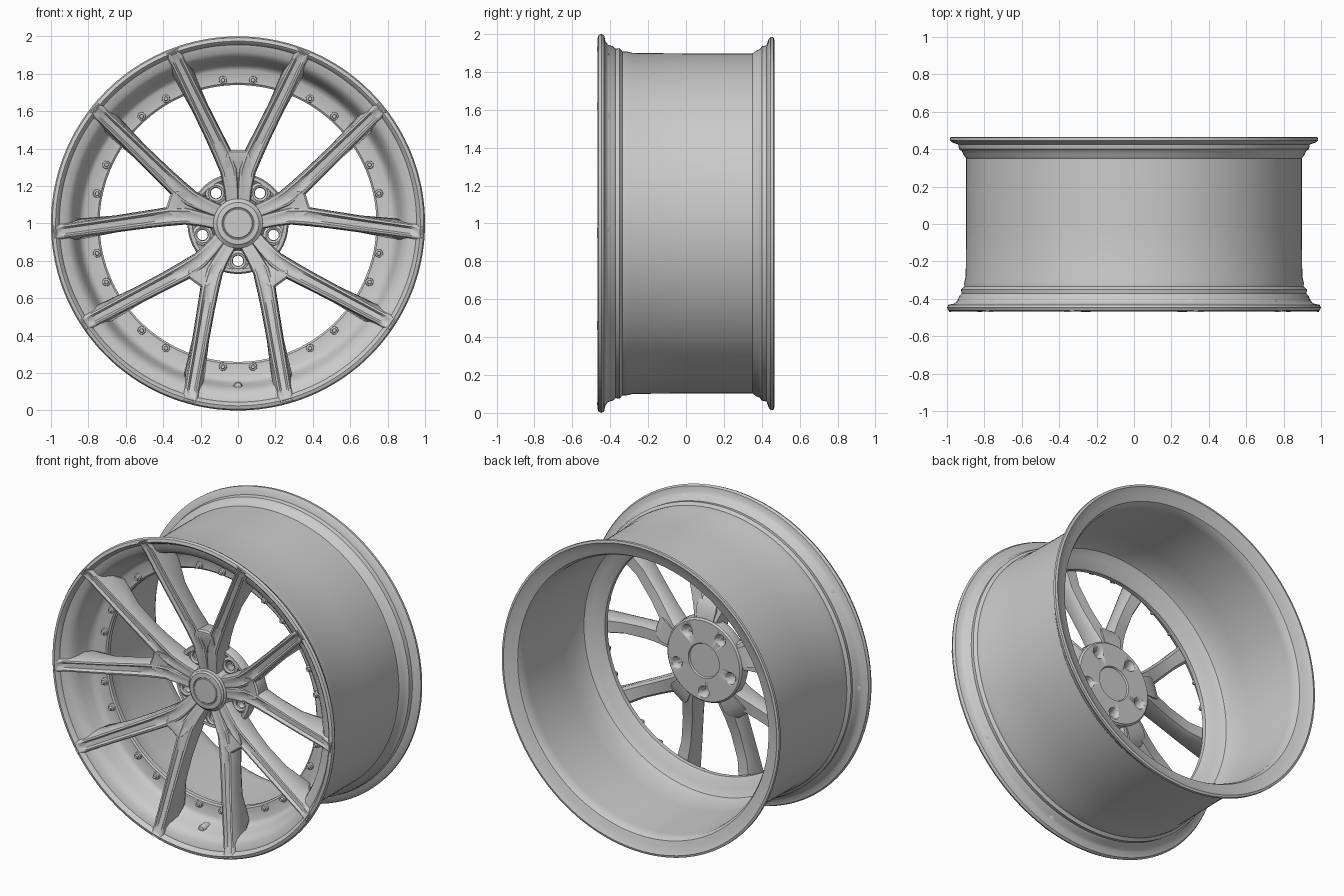
import bpy, bmesh, math
from mathutils import Vector, Matrix

if "Cube" in bpy.data.objects:
    bpy.data.objects.remove(bpy.data.objects["Cube"])

metal = bpy.data.materials.new("light_grey_metal")
metal.use_nodes = True
GREY = (0.6, 0.6, 0.6, 1)
metal.diffuse_color = GREY
metal.node_tree.nodes["Principled BSDF"].inputs["Base Color"].default_value = GREY

CENTRE = Matrix.Translation((0, 0, 1))


def finish(name, bm, smooth=35):
    bmesh.ops.recalc_face_normals(bm, faces=bm.faces)
    mesh = bpy.data.meshes.new(name)
    bm.to_mesh(mesh)
    bm.free()
    mesh.materials.append(metal)
    ob = bpy.data.objects.new(name, mesh)
    bpy.context.collection.objects.link(ob)
    bpy.ops.object.select_all(action="DESELECT")
    ob.select_set(True)
    bpy.context.view_layer.objects.active = ob
    bpy.ops.object.shade_smooth_by_angle(angle=math.radians(smooth))
    return ob


def lathe(name, profile, seg=128, places=(CENTRE,)):
    """Spin a closed (radius, y) profile about the y axis, once per place."""
    bm = bmesh.new()
    n = len(profile)
    for place in places:
        rings = []
        for i in range(seg):
            a = math.tau * i / seg
            rings.append([bm.verts.new(place @ Vector((r * math.cos(a), y, r * math.sin(a))))
                          for r, y in profile])
        for i in range(seg):
            a, b = rings[i], rings[(i + 1) % seg]
            for j in range(n):
                k = (j + 1) % n
                bm.faces.new((a[j], a[k], b[k], b[j]))
    bmesh.ops.remove_doubles(bm, verts=bm.verts, dist=1e-5)
    return finish(name, bm)


def loft(bm, sections, place):
    """Skin a list of matching point loops and cap both ends."""
    rings = [[bm.verts.new(place @ p) for p in s] for s in sections]
    for a, b in zip(rings, rings[1:]):
        for j in range(len(a)):
            n = (j + 1) % len(a)
            bm.faces.new((a[j], a[n], b[n], b[j]))
    bm.faces.new(rings[0])
    bm.faces.new(rings[-1])


def polar(radius, degrees, y):
    a = math.radians(degrees)
    return Matrix.Translation((radius * math.cos(a), y, 1 + radius * math.sin(a)))


# Rim: front lip, outer wall, back lip, inner wall, bolt flange and dish
lathe("rim_barrel", [
    (0.975, -0.468), (0.993, -0.462), (1.0, -0.447), (0.992, -0.432), (0.96, -0.425),
    (0.942, -0.41), (0.935, -0.385), (0.922, -0.372), (0.925, -0.35), (0.907, -0.335),
    (0.908, -0.315), (0.9, -0.28), (0.897, 0.0), (0.897, 0.35), (0.912, 0.37),
    (0.92, 0.39), (0.935, 0.4), (0.94, 0.425), (0.97, 0.435), (0.985, 0.447),
    (0.984, 0.462), (0.97, 0.466), (0.95, 0.455), (0.92, 0.445), (0.89, 0.435),
    (0.876, 0.41), (0.874, 0.37), (0.872, 0.0), (0.868, -0.13), (0.85, -0.18),
    (0.81, -0.208), (0.75, -0.225), (0.74, -0.235), (0.74, -0.262), (0.75, -0.27),
    (0.82, -0.272), (0.84, -0.283), (0.855, -0.31), (0.872, -0.37), (0.89, -0.41),
    (0.915, -0.432), (0.955, -0.442), (0.965, -0.46)], 160)

# Paired bolts round the flange, and the valve stem
bolt = [(0, -0.03), (0.01, -0.03), (0.012, -0.015), (0.021, -0.012), (0.023, 0.01), (0, 0.01)]
lathe("flange_bolts", bolt, 12,
      [polar(0.77, 18 + 36 * k + s, -0.272) for k in range(10) for s in (-6, 6)])
lathe("valve_stem", [(0, -0.03), (0.018, -0.025), (0.024, -0.01), (0.024, 0.04), (0, 0.04)],
      16, [polar(0.87, -90, -0.35)])

# Lug plate with five through holes and raised seats
plate = lathe("hub_plate", [
    (0, -0.25), (0.225, -0.235), (0.245, -0.255), (0.262, -0.255), (0.27, -0.24),
    (0.265, -0.19), (0.255, -0.18), (0.11, -0.18), (0.105, -0.19), (0, -0.19)], 96)
lug_places = [polar(0.2, -90 + 72 * k, 0) for k in range(5)]
cutter = lathe("lug_hole_cutter", [(0, -0.4), (0.028, -0.4), (0.028, -0.2),
                                   (0.042, -0.17), (0.042, -0.1), (0, -0.1)], 24, lug_places)
cutter.hide_render = True
cutter.hide_set(True)
cut = plate.modifiers.new("lug_holes", "BOOLEAN")
cut.object = cutter
cut.solver = "EXACT"
lathe("lug_seats", [(0.03, -0.235), (0.03, -0.25), (0.042, -0.257), (0.056, -0.25),
                    (0.056, -0.235)], 24, lug_places)

# Hub boss and centre cap
lathe("hub_boss", [(0, -0.315), (0.122, -0.315), (0.132, -0.308), (0.145, -0.24),
                   (0.145, -0.2), (0, -0.2)], 64)
lathe("centre_cap", [(0, -0.331), (0.076, -0.331), (0.079, -0.328), (0.083, -0.328),
                     (0.086, -0.331), (0.112, -0.329), (0.122, -0.32), (0.122, -0.3),
                     (0, -0.3)], 64)

# Spoke arm stations: side offset, distance out, half width, front y, back y,
# groove depth, flare of the foot
stations = [
    (0.030, 0.09, 0.034, -0.300, -0.20, 0.000, 1.05),
    (0.036, 0.18, 0.038, -0.318, -0.19, 0.004, 1.05),
    (0.048, 0.28, 0.045, -0.335, -0.20, 0.006, 1.05),
    (0.082, 0.37, 0.048, -0.350, -0.23, 0.010, 1.05),
    (0.130, 0.47, 0.045, -0.372, -0.26, 0.018, 1.05),
    (0.204, 0.62, 0.042, -0.405, -0.285, 0.018, 1.08),
    (0.277, 0.77, 0.040, -0.435, -0.265, 0.018, 1.35),
    (0.316, 0.85, 0.039, -0.450, -0.36, 0.016, 1.4),
    (0.338, 0.895, 0.038, -0.462, -0.43, 0.008, 1.1),
    (0.351, 0.922, 0.037, -0.470, -0.45, 0.000, 1.05)]


def arm_section(i, side):
    """Grooved cross-section, square to the arm's path."""
    x, z, w, front, back, groove, flare = stations[i]
    lo, hi = stations[max(i - 1, 0)], stations[min(i + 1, len(stations) - 1)]
    along = Vector((hi[0] - lo[0], 0, hi[1] - lo[1])).normalized()
    across = Vector((along.z, 0, -along.x))
    depth = back - front
    edge = min(0.02, depth * 0.4)
    heel = flare * 0.72
    shape = [(-flare, depth * 0.8), (-1, edge), (-0.85, 0.003), (-0.6, 0), (-0.35, groove),
             (0.35, groove), (0.6, 0), (0.85, 0.003), (1, edge), (flare, depth * 0.8),
             (heel, depth), (-heel, depth)]
    pts = [Vector((x, front + d, z)) + across * (u * w) for u, d in shape]
    return [Vector((p.x * side, p.y, p.z)) for p in pts]


# Web filling the fork: distance out, half width, front y, back y
web = [(0.10, 0.05, -0.290, -0.19), (0.22, 0.050, -0.312, -0.185),
       (0.32, 0.070, -0.338, -0.20), (0.36, 0.065, -0.348, -0.22),
       (0.382, 0.055, -0.348, -0.235), (0.392, 0.035, -0.338, -0.25)]


def web_section(z, w, front, back):
    shape = [(-w, front), (0, front + 0.006), (w, front), (w, back), (-w, back)]
    return [Vector((x, y, z)) for x, y in shape]


# Five forked spokes, each a mirrored pair of arms joined by a web
for k in range(5):
    bm = bmesh.new()
    turn = CENTRE @ Matrix.Rotation(math.radians(72 * k), 4, "Y")
    for side in (-1, 1):
        loft(bm, [arm_section(i, side) for i in range(len(stations))], turn)
    loft(bm, [web_section(*row) for row in web], turn)
    finish("forked_spoke_%d" % (k + 1), bm, 40)
